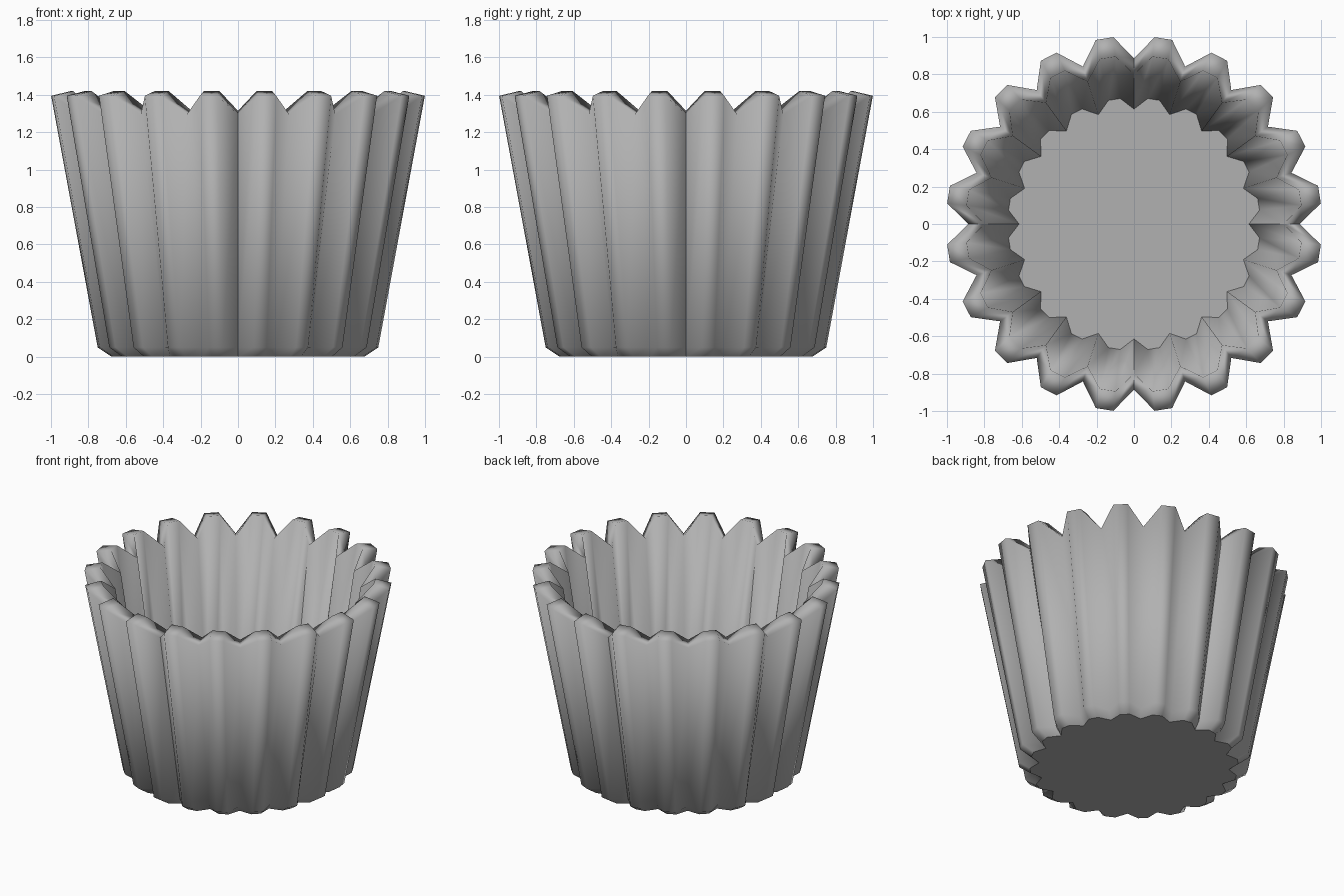
import bpy, bmesh
from math import sin, cos, radians

if "Cube" in bpy.data.objects:
    bpy.data.objects.remove(bpy.data.objects["Cube"])

FLUTES = 20
STEP = 360 / FLUTES
HALF_FLAT = 2.7  # half width of each flute's outer face, degrees

# Cross-section from base, up the outside, over the rim, down the inside:
# (peak radius, valley radius, peak z, valley z)
PROFILE = [
    (0.68, 0.62, 0.00, 0.00),
    (0.755, 0.66, 0.05, 0.05),
    (1.005, 0.885, 1.395, 1.295),
    (0.90, 0.80, 1.42, 1.315),
    (0.675, 0.615, 0.09, 0.09),
]


def add_ring(bm, peak_r, valley_r, peak_z, valley_z):
    ring = []
    for i in range(FLUTES):
        mid = (i + 0.5) * STEP
        for ang, r, z in ((i * STEP, valley_r, valley_z),
                          (mid - HALF_FLAT, peak_r, peak_z),
                          (mid + HALF_FLAT, peak_r, peak_z)):
            a = radians(ang)
            ring.append(bm.verts.new((r * cos(a), r * sin(a), z)))
    return ring


bm = bmesh.new()
rings = [add_ring(bm, *p) for p in PROFILE]
n = FLUTES * 3

# Fluted walls and rim
for lo, hi in zip(rings, rings[1:]):
    for i in range(n):
        j = (i + 1) % n
        bm.faces.new((lo[i], lo[j], hi[j], hi[i]))

# Flat underside and inner floor
base = bm.faces.new(list(reversed(rings[0])))
floor = bm.faces.new(rings[-1])

# Smooth shading, crisp around the flat discs
for f in bm.faces:
    f.smooth = True
for f in (base, floor):
    for e in f.edges:
        e.smooth = False

# Crisp seams down the four valleys that lie on the x and y axes
for e in bm.edges:
    if any(all(abs(v.co[axis]) < 1e-4 for v in e.verts) for axis in (0, 1)):
        e.smooth = False
bmesh.ops.recalc_face_normals(bm, faces=bm.faces[:])

mesh = bpy.data.meshes.new("fluted_cup")
bm.to_mesh(mesh)
bm.free()
cup = bpy.data.objects.new("fluted_cup", mesh)
bpy.context.collection.objects.link(cup)

# Mid-grey finish
grey = bpy.data.materials.new("mid_grey")
grey.diffuse_color = (0.44, 0.44, 0.44, 1)
grey.use_nodes = True
grey.node_tree.nodes["Principled BSDF"].inputs["Base Color"].default_value = grey.diffuse_color
mesh.materials.append(grey)
